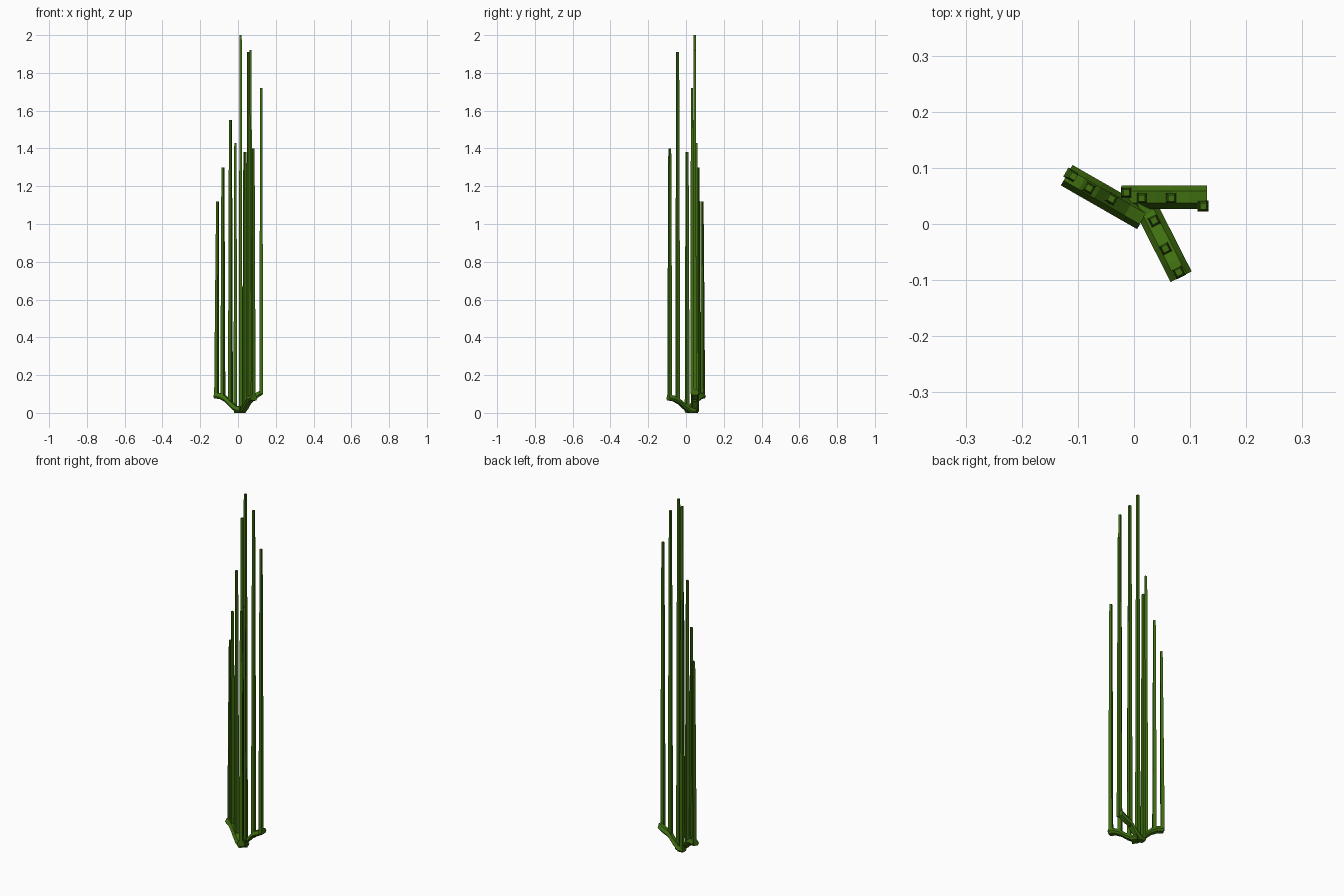
import bpy, bmesh
from mathutils import Vector

if "Cube" in bpy.data.objects:
    bpy.data.objects.remove(bpy.data.objects["Cube"])

mat = bpy.data.materials.new("plant_green")
mat.diffuse_color = (0.05, 0.16, 0.005, 1)
mat.use_nodes = True
mat.node_tree.nodes["Principled BSDF"].inputs["Base Color"].default_value = mat.diffuse_color


def loft(name, rings):
    """Skin matching rings into one closed, flat-faced object."""
    bm = bmesh.new()
    loops = [[bm.verts.new(p) for p in ring] for ring in rings]
    n = len(loops[0])
    for a, b in zip(loops, loops[1:]):
        for i in range(n):
            bm.faces.new((a[i], a[(i + 1) % n], b[(i + 1) % n], b[i]))
    bm.faces.new(loops[0][::-1])
    bm.faces.new(loops[-1])
    bmesh.ops.recalc_face_normals(bm, faces=bm.faces)
    me = bpy.data.meshes.new(name)
    bm.to_mesh(me)
    bm.free()
    me.materials.append(mat)
    ob = bpy.data.objects.new(name, me)
    bpy.context.collection.objects.link(ob)
    return ob


# Root arm cross-section: (across, up), flat top with sloped shoulders
SECTION = [(-.014, 0), (.014, 0), (.021, .011), (.011, .030), (-.011, .030), (-.021, .011)]


def root_arm(name, start, end, heights):
    start, end = Vector(start), Vector(end)
    d = (end - start).normalized()
    side = Vector((-d.y, d.x))
    rings = []
    for i, z in enumerate(heights):
        c = start.lerp(end, i / (len(heights) - 1))
        rings.append([(c.x + side.x * u, c.y + side.y * u, z + v) for u, v in SECTION])
    loft(name, rings)
    return d, side


def stalk(name, x, y, base, top, d, side, lean=0.0):
    rings = []
    for z, h, shift in ((base, .0095, lean), (base + (top - base) * .5, .008, lean * .5), (top, .0058, 0)):
        c = Vector((x, y)) + d * shift
        corners = [c + d * h * a + side * h * b for a, b in ((-1, -1), (1, -1), (1, 1), (-1, 1))]
        rings.append([(p.x, p.y, z) for p in corners])
    loft(name, rings)


# arm: start, end, underside heights, stalks (x, y, base z, top z)
ARMS = {
    "right": ((-.022, .048), (.130, .048), (0, 0, .030, .066, .078, .096),
              [(-.014, .056, .01, 1.43), (.014, .046, .01, 2.0),
               (.066, .046, .06, 1.92), (.123, .032, .10, 1.72)]),
    "left": ((.016, .009), (-.120, .087), (0, .008, .032, .060, .074, .076),
             [(-.040, .045, .045, 1.55), (-.080, .064, .08, 1.30), (-.108, .085, .085, 1.12)]),
    "front": ((.012, .048), (.084, -.094), (0, 0, .020, .046, .062, .066),
              [(.036, .006, .02, 1.38), (.056, -.044, .06, 1.91), (.080, -.086, .075, 1.40)]),
}
for key, (start, end, heights, stalks) in ARMS.items():
    d, side = root_arm("root_arm_" + key, start, end, heights)
    for i, (x, y, base, top) in enumerate(stalks):
        lean = .006 if (key, i) == ("left", 2) else 0
        stalk(f"stalk_{key}_{i + 1}", x, y, base, top, d, side, lean)
